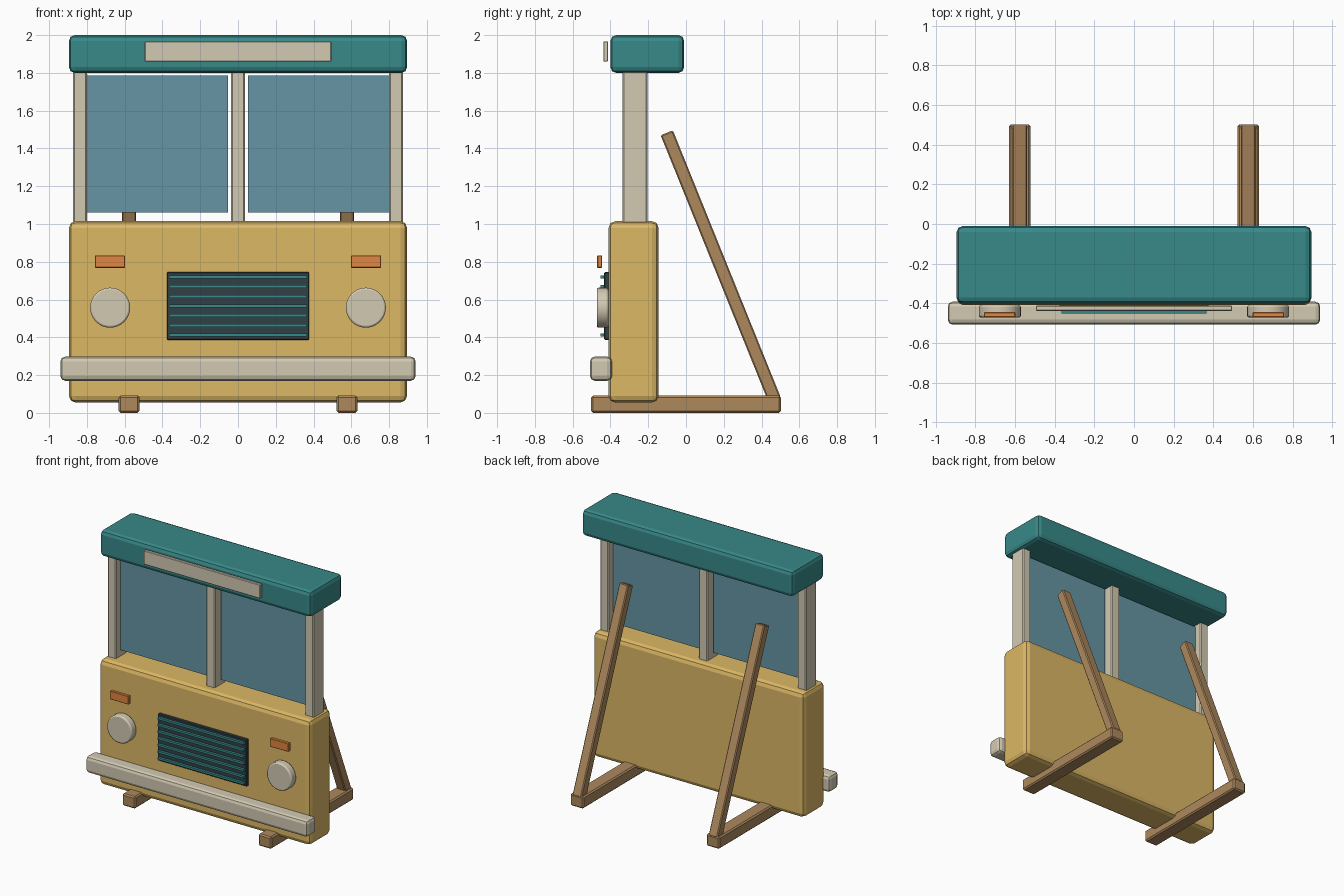
import bpy
from math import pi
from mathutils import Vector

if "Cube" in bpy.data.objects:
    bpy.data.objects.remove(bpy.data.objects["Cube"])


def material(name, rgb):
    m = bpy.data.materials.new(name)
    m.diffuse_color = (*rgb, 1)
    m.use_nodes = True
    m.node_tree.nodes["Principled BSDF"].inputs["Base Color"].default_value = m.diffuse_color
    return m


YELLOW = material("yellow_paint", (0.72, 0.48, 0.13))
TEAL = material("teal_paint", (0.04, 0.25, 0.25))
CREAM = material("cream_paint", (0.65, 0.59, 0.45))
GLASS = material("window_glass", (0.13, 0.30, 0.37))
DARK = material("dark_grille", (0.03, 0.05, 0.06))
ORANGE = material("orange_lens", (0.75, 0.24, 0.05))
WOOD = material("wood", (0.42, 0.25, 0.11))


def finish(o, name, mat, bevel, segments):
    o.name = name
    o.data.materials.append(mat)
    if bevel:
        b = o.modifiers.new("Bevel", "BEVEL")
        b.width, b.segments = bevel, segments
        b.limit_method = "ANGLE"
    return o


def box(name, x, y, z, mat, bevel=0.0, segments=2):
    """Box from (min, max) ranges along each axis."""
    bpy.ops.mesh.primitive_cube_add(size=1)
    o = bpy.context.object
    lo, hi = Vector((x[0], y[0], z[0])), Vector((x[1], y[1], z[1]))
    for v in o.data.vertices:
        v.co = Vector(a * b for a, b in zip(v.co, hi - lo))
    o.location = (lo + hi) / 2
    return finish(o, name, mat, bevel, segments)


# Body panel, roof and destination board
box("body_panel", (-0.895, 0.895), (-0.41, -0.145), (0.055, 1.015), YELLOW, 0.035)
box("roof", (-0.895, 0.895), (-0.40, -0.01), (1.80, 2.0), TEAL, 0.03)
box("sign_board", (-0.495, 0.495), (-0.438, -0.412), (1.86, 1.967), CREAM, 0.004, 1)

# Centre pillar and bumper
box("centre_pillar", (-0.037, 0.037), (-0.335, -0.205), (1.0, 1.81), CREAM, 0.008, 1)
box("bumper", (-0.94, 0.94), (-0.508, -0.392), (0.17, 0.298), CREAM, 0.025)

# Grille with slats
box("grille", (-0.377, 0.377), (-0.433, -0.405), (0.387, 0.745), DARK, 0.004, 1)
for i in range(7):
    z = 0.412 + i * 0.0512
    box("grille_slat", (-0.365, 0.365), (-0.452, -0.425), (z - 0.008, z + 0.008), TEAL)

# Paired parts
for s, side in ((-1, "left"), (1, "right")):
    def span(a, b):
        return tuple(sorted((s * a, s * b)))

    box(side + "_pillar", span(0.80, 0.873), (-0.335, -0.205), (1.0, 1.81), CREAM, 0.008, 1)
    box(side + "_window", span(0.053, 0.80), (-0.28, -0.26), (1.062, 1.787), GLASS)
    box(side + "_indicator", span(0.598, 0.758), (-0.471, -0.444), (0.768, 0.834), ORANGE, 0.004, 1)

    # Headlight
    bpy.ops.mesh.primitive_cylinder_add(vertices=32, radius=0.106, depth=0.062,
                                        location=(s * 0.677, -0.441, 0.557),
                                        rotation=(pi / 2, 0, 0))
    lamp = bpy.context.object
    bpy.ops.object.shade_smooth_by_angle()
    finish(lamp, side + "_headlight", CREAM, 0.01, 2)

    # Wooden skid and leaning brace
    box(side + "_skid", span(0.522, 0.632), (-0.502, 0.502), (0, 0.092), WOOD, 0.01, 1)
    top, foot = Vector((s * 0.577, -0.102, 1.483)), Vector((s * 0.577, 0.469, 0.07))
    half = (top - foot).length / 2
    brace = box(side + "_brace", (-0.038, 0.038), (-0.035, 0.035), (-half, half), WOOD, 0.007, 1)
    brace.location = (top + foot) / 2
    d = top - foot
    brace.rotation_euler.x = Vector((d.z, -d.y)).angle(Vector((1, 0)))
